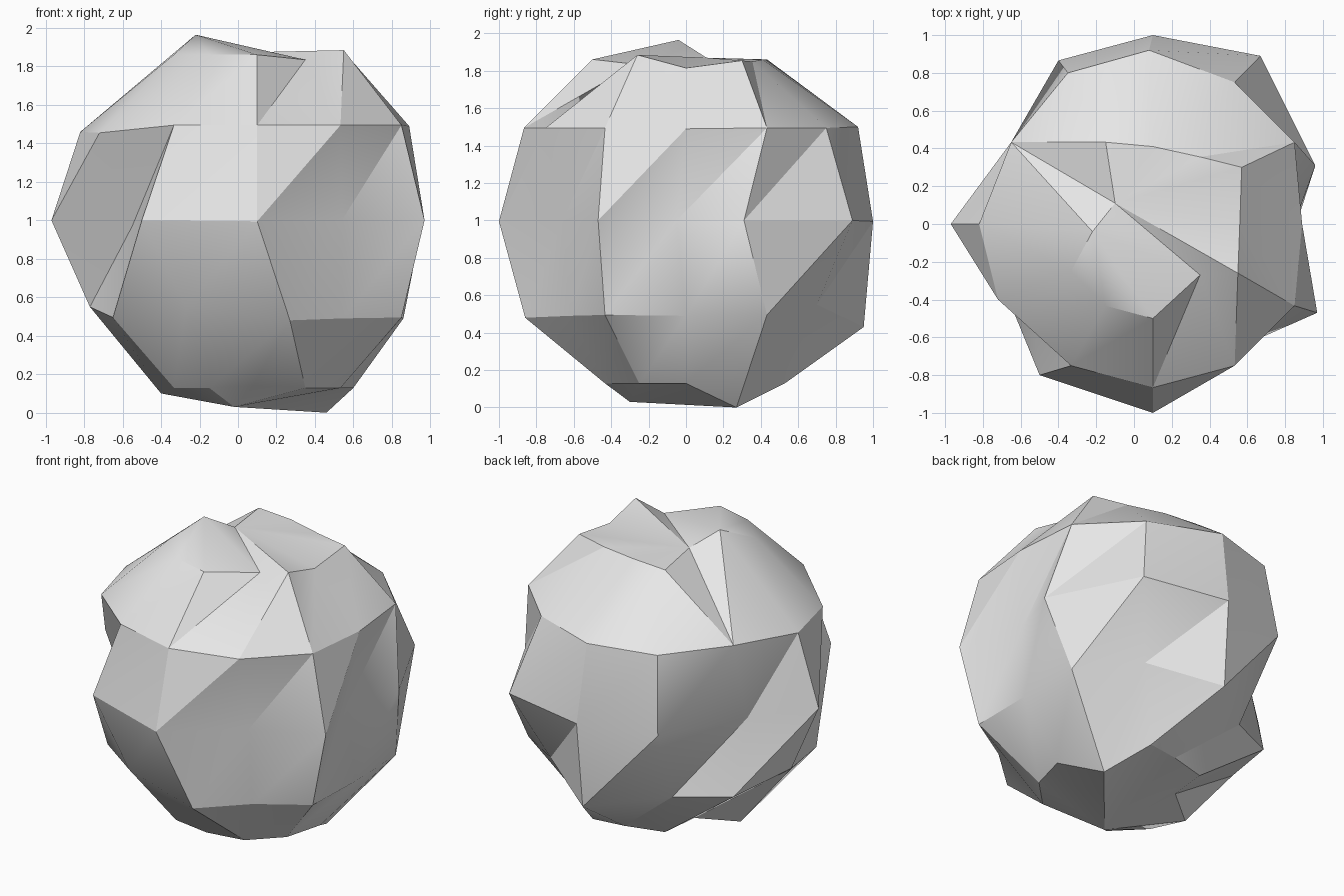
import bpy
import bmesh
from math import cos, sin, radians

default_cube = bpy.data.objects.get("Cube")
if default_cube:
    bpy.data.objects.remove(default_cube, do_unlink=True)

SEGMENTS = 12
CENTRE_X, CENTRE_Z = 0.1, 0.995
HOLLOW, PEAK = 5, 6

# Corners knocked out of the regular ball, by ring and segment
crown_dents = {
    0: (.56, 0, 1.815), 1: (.57, .3, 1.855), 2: (.35, .355, 1.85), 3: (.1, .41, 1.86),
    HOLLOW: (-.1, .11, 1.87), PEAK: (-.22, -.04, 1.965),
    10: (.35, -.27, 1.835), 11: (.55, -.26, 1.885),
}
shoulder_dents = {
    0: (.89, 0, 1.49), 3: (.08, .92, 1.5), 4: (-.35, .8, 1.49),
    6: (-.82, 0, 1.46), 7: (-.72, -.4, 1.455),
}
middle_dents = {
    0: (.83, -.05, 1), 1: (.96, .31, 1), 2: (.67, .89, 1), 5: (-.66, .3, .97),
    6: (-.97, 0, 1), 7: (-.55, -.35, .97), 8: (-.5, -.8, 1),
    10: (.54, -.66, 1), 11: (.97, -.47, 1),
}
lower_dents = {
    0: (.86, 0, .49), 2: (.5, .7, .55), 3: (.09, .95, .43), 4: (-.32, .6, .47),
    6: (-.77, 0, .55), 8: (-.27, -.75, .55), 9: (.27, -.86, .48), 10: (.54, -.62, .49),
}
base_dents = {
    1: (.46, .27, 0), 2: (.31, .53, .13), 5: (-.18, .17, .13),
    6: (-.4, 0, .1), 9: (.08, -.42, .14),
}
bottom_corner = (-.02, -.3, .03)


def make_ring(bm, latitude, dents):
    """One ring of the ball, with its dented corners moved."""
    ring = []
    for segment in range(SEGMENTS):
        turn = radians(360 / SEGMENTS * segment)
        regular = (
            CENTRE_X + cos(latitude) * cos(turn),
            cos(latitude) * sin(turn),
            CENTRE_Z + sin(latitude),
        )
        ring.append(bm.verts.new(dents.get(segment, regular)))
    return ring


def bridge_rings(bm, upper, lower, flipped):
    """Join two rings with triangles, leaning the diagonals one way."""
    for segment in range(SEGMENTS):
        following = (segment + 1) % SEGMENTS
        up_a, up_b = upper[segment], upper[following]
        low_a, low_b = lower[segment], lower[following]
        if segment == flipped:
            bm.faces.new((up_a, low_a, low_b))
            bm.faces.new((up_a, low_b, up_b))
        else:
            bm.faces.new((up_a, low_a, up_b))
            bm.faces.new((low_a, low_b, up_b))


def fan(bm, ring, tip, first, last):
    """Join a run of ring edges to one corner."""
    for segment in range(first, last):
        start = ring[segment % SEGMENTS]
        end = ring[(segment + 1) % SEGMENTS]
        bm.faces.new((start, end, tip))


# Boulder body
bm = bmesh.new()
all_dents = (crown_dents, shoulder_dents, middle_dents, lower_dents, base_dents)
rings = [
    make_ring(bm, radians(60 - 30 * level), dents)
    for level, dents in enumerate(all_dents)
]
flipped_segments = (4, None, None, 9)
for upper, lower, flipped in zip(rings, rings[1:], flipped_segments):
    bridge_rings(bm, upper, lower, flipped)

# Crown with a peak beside a shallow hollow
crown = rings[0]
peak, hollow = crown[PEAK], crown[HOLLOW]
fan(bm, crown, peak, PEAK + 1, 10)
fan(bm, crown, hollow, 10, SEGMENTS + HOLLOW - 1)
bm.faces.new((peak, crown[10], hollow))

# Underside
fan(bm, rings[-1], bm.verts.new(bottom_corner), 0, SEGMENTS)
bmesh.ops.recalc_face_normals(bm, faces=bm.faces)

mesh = bpy.data.meshes.new("boulder")
bm.to_mesh(mesh)
bm.free()
boulder = bpy.data.objects.new("boulder", mesh)
bpy.context.collection.objects.link(boulder)

# Plain stone colour
stone = bpy.data.materials.new("stone_grey")
stone.use_nodes = True
stone_colour = (0.8, 0.8, 0.8, 1)
stone.diffuse_color = stone_colour
for node in stone.node_tree.nodes:
    if node.type == "BSDF_PRINCIPLED":
        node.inputs["Base Color"].default_value = stone_colour
mesh.materials.append(stone)

# Soft facets with crisp ridges
bpy.ops.object.select_all(action="DESELECT")
boulder.select_set(True)
bpy.context.view_layer.objects.active = boulder
bpy.ops.object.shade_smooth_by_angle(angle=radians(25))
